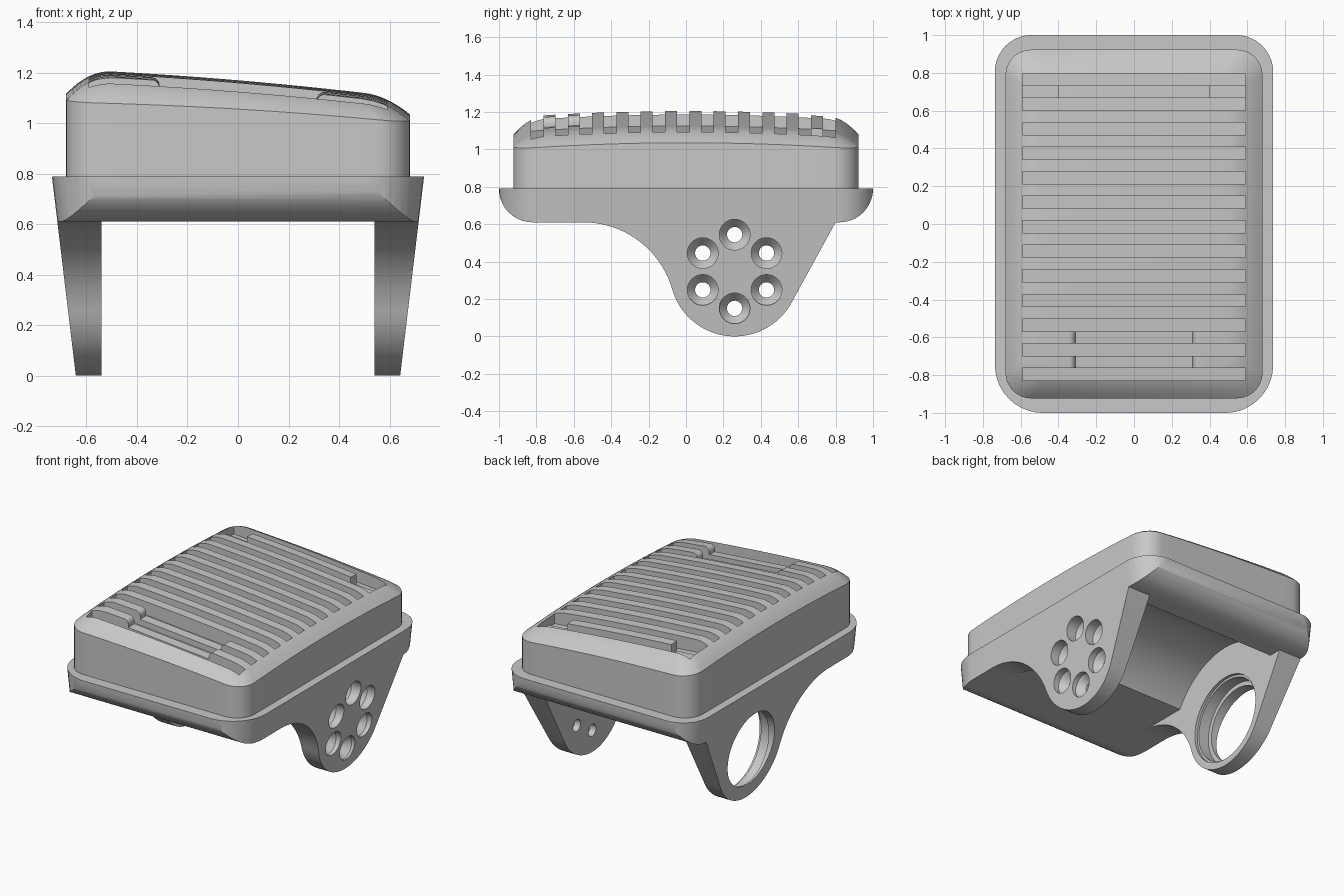
import bpy, bmesh
from math import sin, cos, radians, pi

if "Cube" in bpy.data.objects:
    bpy.data.objects.remove(bpy.data.objects["Cube"])

grey = bpy.data.materials.new("plain grey")
grey.use_nodes = True
grey.diffuse_color = (0.58, 0.58, 0.58, 1)
grey.node_tree.nodes["Principled BSDF"].inputs["Base Color"].default_value = (0.58, 0.58, 0.58, 1)


def finish(bm, name):
    bmesh.ops.recalc_face_normals(bm, faces=bm.faces)
    me = bpy.data.meshes.new(name)
    bm.to_mesh(me)
    bm.free()
    ob = bpy.data.objects.new(name, me)
    bpy.context.collection.objects.link(ob)
    me.materials.append(grey)
    return ob


def loft(rings, name):
    """Closed solid through a list of equal point rings."""
    bm = bmesh.new()
    vs = [[bm.verts.new(p) for p in r] for r in rings]
    n = len(vs[0])
    for a, b in zip(vs, vs[1:]):
        for i in range(n):
            j = (i + 1) % n
            bm.faces.new((a[i], a[j], b[j], b[i]))
    bm.faces.new(vs[0])
    bm.faces.new(vs[-1])
    return finish(bm, name)


def arc(cx, cy, r, a0, a1, n):
    return [(cx + r * cos(radians(a0 + (a1 - a0) * i / n)),
             cy + r * sin(radians(a0 + (a1 - a0) * i / n))) for i in range(n + 1)]


def rounded_rect(hx, hy, back_r, front_r, n=10):
    pts = []
    for k, (sx, sy) in enumerate(((1, 1), (-1, 1), (-1, -1), (1, -1))):
        r = back_r if sy > 0 else front_r
        pts += arc(sx * (hx - r), sy * (hy - r), r, 90 * k, 90 * k + 90, n)
    # split the straight runs so the crowned top stays curved along them
    out = []
    for i, (x, y) in enumerate(pts):
        out.append((x, y))
        if i % (n + 1) == n:
            x2, y2 = pts[(i + 1) % len(pts)]
            out += [(x + (x2 - x) * t / 12, y + (y2 - y) * t / 12) for t in range(1, 12)]
    return out


def cut(ob, cutter, op="DIFFERENCE"):
    m = ob.modifiers.new("cut", "BOOLEAN")
    m.operation, m.object, m.solver = op, cutter, "EXACT"
    bpy.context.view_layer.objects.active = ob
    bpy.ops.object.modifier_apply(modifier=m.name)
    bpy.data.objects.remove(cutter)


def turned_x(y, z, stations, n=48):
    """Round cutter along x through (x, radius) stations."""
    return loft([[(x, y + r * cos(2 * pi * i / n), z + r * sin(2 * pi * i / n))
                  for i in range(n)] for x, r in stations], "cutter")


def block(x0, x1, y0, y1, floor, top=1.5):
    ring = [(x0, y0), (x1, y0), (x1, y1), (x0, y1)]
    return loft([[(x, y, floor(x, y)) for x, y in ring],
                 [(x, y, top) for x, y in ring]], "cutter")


def crown(x, y):
    return 1.17 - 0.085 * x - 0.03 * x * x - 0.04 * y * y


# Base with two legs: side profile extruded across, trimmed to a rounded, tapered plan
LY, LZ = 0.26, 0.347
profile = (arc(-0.82, 0.79, 0.18, 180, 270, 14)
           + arc(-0.55, 0.114, 0.496, 90, 16, 20)
           + arc(LY, LZ, LZ, 196, 330, 28)
           + [(0.8, 0.61)] + arc(0.82, 0.79, 0.18, 270, 360, 14))
base = loft([[(x, y, z) for y, z in profile] for x in (-0.9, 0.9)], "base_with_legs")
plan = rounded_rect(0.737, 1.0, 0.195, 0.255)
taper = loft([[(x * (0.642 + 0.12 * z) / 0.737, y * 1.0005, z) for x, y in plan]
              for z in (-0.1, 0.95)], "cutter")
cut(base, taper, "INTERSECT")


def clearance():
    return turned_x(LY, LZ, ((-0.54, 0.52), (0.54, 0.52)), 96)


# Gap between the legs and round clearance above it
cut(base, block(-0.54, 0.54, -0.56, 0.9, lambda x, y: -0.2, 0.61))
cut(base, clearance())

# Stepped bearing hole in the right leg
cut(base, turned_x(LY, LZ, ((-0.9, 0.255), (-0.64, 0.255), (-0.64, 0.285),
                            (-0.56, 0.285), (-0.56, 0.3), (-0.45, 0.3)), 64))

# Ring of six countersunk holes in the left leg
for k in range(6):
    a = radians(30 + 60 * k)
    y, z = LY + 0.197 * cos(a), LZ + 0.197 * sin(a)
    cut(base, turned_x(y, z, ((0.45, 0.041), (0.585, 0.041), (0.635, 0.082), (0.8, 0.082)), 32))

# Upper body with a sloping crowned top and softened rim
HX, HY, WIDTH, CORNER = 0.68, 0.923, 0.18, 0.135
rim = rounded_rect(HX, HY, CORNER, CORNER)
rings = [[(x, y, 0.788) for x, y in rim]]
for i in range(9):
    d = WIDTH * i / 8
    r = CORNER - 0.5 * d
    fall = (1 - d / WIDTH) ** 2
    rings.append([(x, y, crown(x, y) - (0.08 - 0.025 * x) * fall)
                  for x, y in rounded_rect(HX - d, HY - d, r, r)])
inner = rings[-1]
for s in (0.85, 0.7, 0.5, 0.3, 0.12, 0.03):
    rings.append([(x * s, y * s, crown(x * s, y * s)) for x, y, _ in inner])
body = loft(rings, "ribbed_body")
cut(body, clearance())


def floor_at(depth):
    return lambda x, y: 1.16 - 0.085 * x - 0.04 * y * y - depth


# Cross slots
for k in range(13):
    y = -0.795 + 0.13 * k
    cut(body, block(-0.59, 0.59, y - 0.033, y + 0.033, floor_at(0.085)))
# Shortened rear rib
for x0, x1 in ((-0.59, -0.4), (0.4, 0.59)):
    cut(body, block(x0, x1, 0.64, 0.76, floor_at(0.066)))


# Lowered middle of the front ribs, with rounded rib ends
def dip(y):
    low, r = floor_at(0.045), 0.035
    right = arc(0.31 + r, crown(0.31 + r, y) - r, r, 180, 90, 6)
    left = arc(-0.31 - r, crown(-0.31 - r, y) - r, r, 90, 0, 6)
    pts = ([(-0.31, low(-0.31, y)), (0.31, low(0.31, y))] + right
           + [(0.31 + r, 1.5), (-0.31 - r, 1.5)] + left)
    return [(x, y, z) for x, z in pts]


cut(body, loft([dip(-0.79), dip(-0.67), dip(-0.54)], "cutter"))

for ob in (base, body):
    bpy.ops.object.select_all(action="DESELECT")
    ob.select_set(True)
    bpy.context.view_layer.objects.active = ob
    bpy.ops.object.shade_smooth_by_angle(angle=radians(30))
